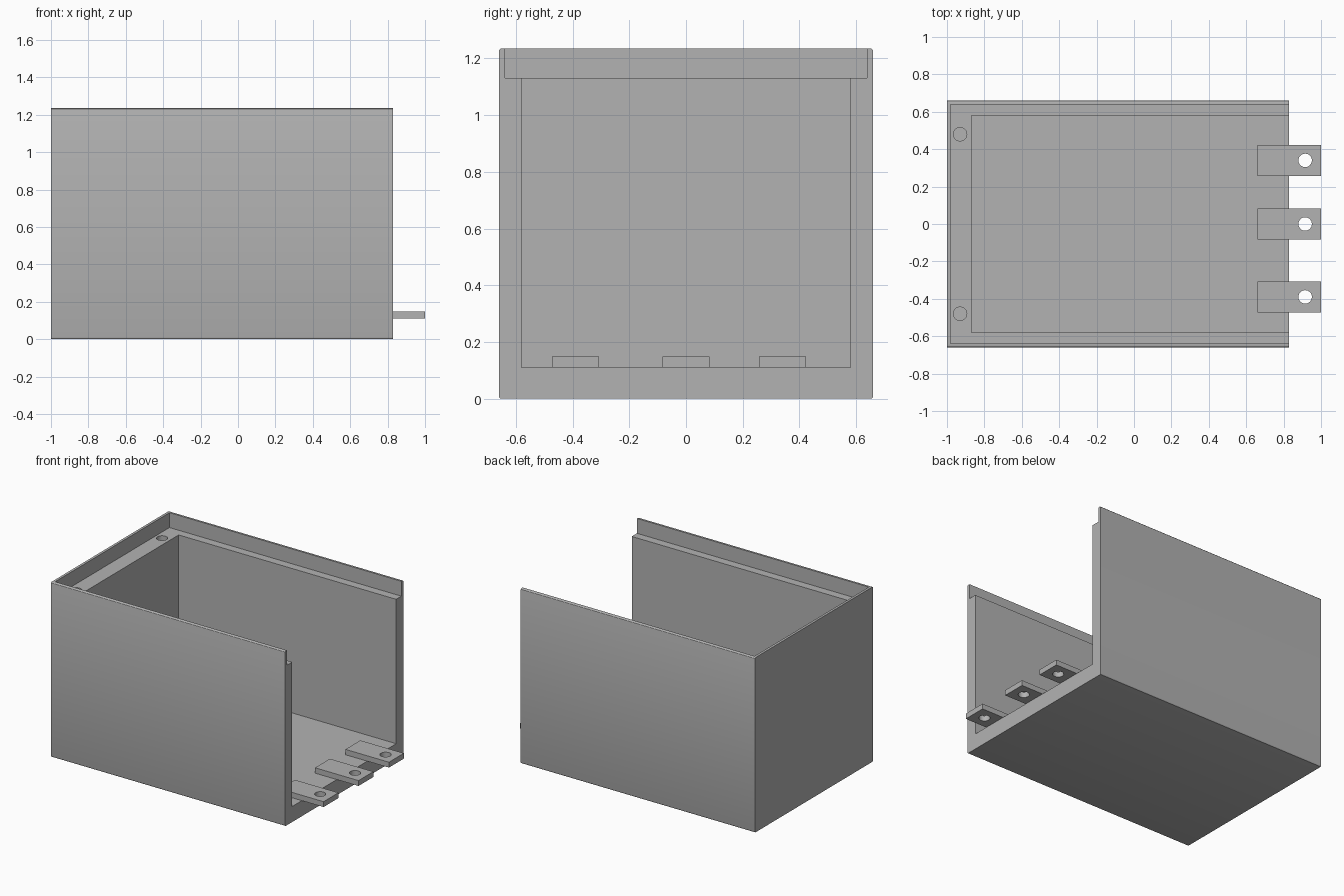
import bpy
import bmesh
from mathutils import Matrix, Vector

cube = bpy.data.objects.get("Cube")
if cube:
    bpy.data.objects.remove(cube, do_unlink=True)

grey = bpy.data.materials.new("light_grey")
grey.use_nodes = True
grey.diffuse_color = (0.45, 0.45, 0.45, 1)
grey.node_tree.nodes["Principled BSDF"].inputs["Base Color"].default_value = grey.diffuse_color


def add_object(name, bm):
    mesh = bpy.data.meshes.new(name)
    bm.to_mesh(mesh)
    bm.free()
    mesh.materials.append(grey)
    obj = bpy.data.objects.new(name, mesh)
    bpy.context.collection.objects.link(obj)
    return obj


def box(name, low, high, round_long_edges=0):
    low, high = Vector(low), Vector(high)
    bm = bmesh.new()
    bmesh.ops.create_cube(bm, size=1, matrix=Matrix.Translation((low + high) / 2)
                          @ Matrix.Diagonal((*(high - low), 1)))
    if round_long_edges:
        edges = [e for e in bm.edges
                 if abs(e.verts[0].co.x - e.verts[1].co.x) > 0.1]
        bmesh.ops.bevel(bm, geom=edges, offset=round_long_edges, segments=3,
                        profile=0.5, affect='EDGES')
    return add_object(name, bm)


def cylinder(name, x, y, low, high, radius=0.036):
    bm = bmesh.new()
    bmesh.ops.create_cone(bm, cap_ends=True, segments=32, radius1=radius,
                          radius2=radius, depth=high - low,
                          matrix=Matrix.Translation((x, y, (low + high) / 2)))
    return add_object(name, bm)


def cut(target, cutter):
    cutter.hide_render = True
    mod = target.modifiers.new("cut", 'BOOLEAN')
    mod.operation = 'DIFFERENCE'
    mod.solver = 'EXACT'
    mod.object = cutter
    bpy.context.view_layer.objects.active = target
    bpy.ops.object.modifier_apply(modifier=mod.name)
    bpy.data.objects.remove(cutter, do_unlink=True)


def smooth(obj):
    bpy.ops.object.select_all(action='DESELECT')
    obj.select_set(True)
    bpy.context.view_layer.objects.active = obj
    bpy.ops.object.shade_smooth_by_angle()


# Housing: open at the top and at one end
housing = box("housing", (-1, -0.66, 0), (0.83, 0.66, 1.235), 0.01)
cut(housing, box("cavity", (-0.87, -0.58, 0.11), (1.2, 0.58, 1.5)))
cut(housing, box("lid_rebate", (-0.982, -0.638, 1.13), (1.2, 0.638, 1.5)))

# Blind screw holes in the rear ledge
for y in (-0.48, 0.48):
    cut(housing, cylinder("screw_hole", -0.93, y, 0.83, 1.2))
smooth(housing)

# Drilled terminal tabs lying on the floor
for side, y in (("right", -0.39), ("middle", 0), ("left", 0.34)):
    tab = box("terminal_tab_" + side, (0.66, y - 0.083, 0.11), (1, y + 0.083, 0.148))
    cut(tab, cylinder("tab_hole", 0.915, y, 0, 0.3))
    smooth(tab)
